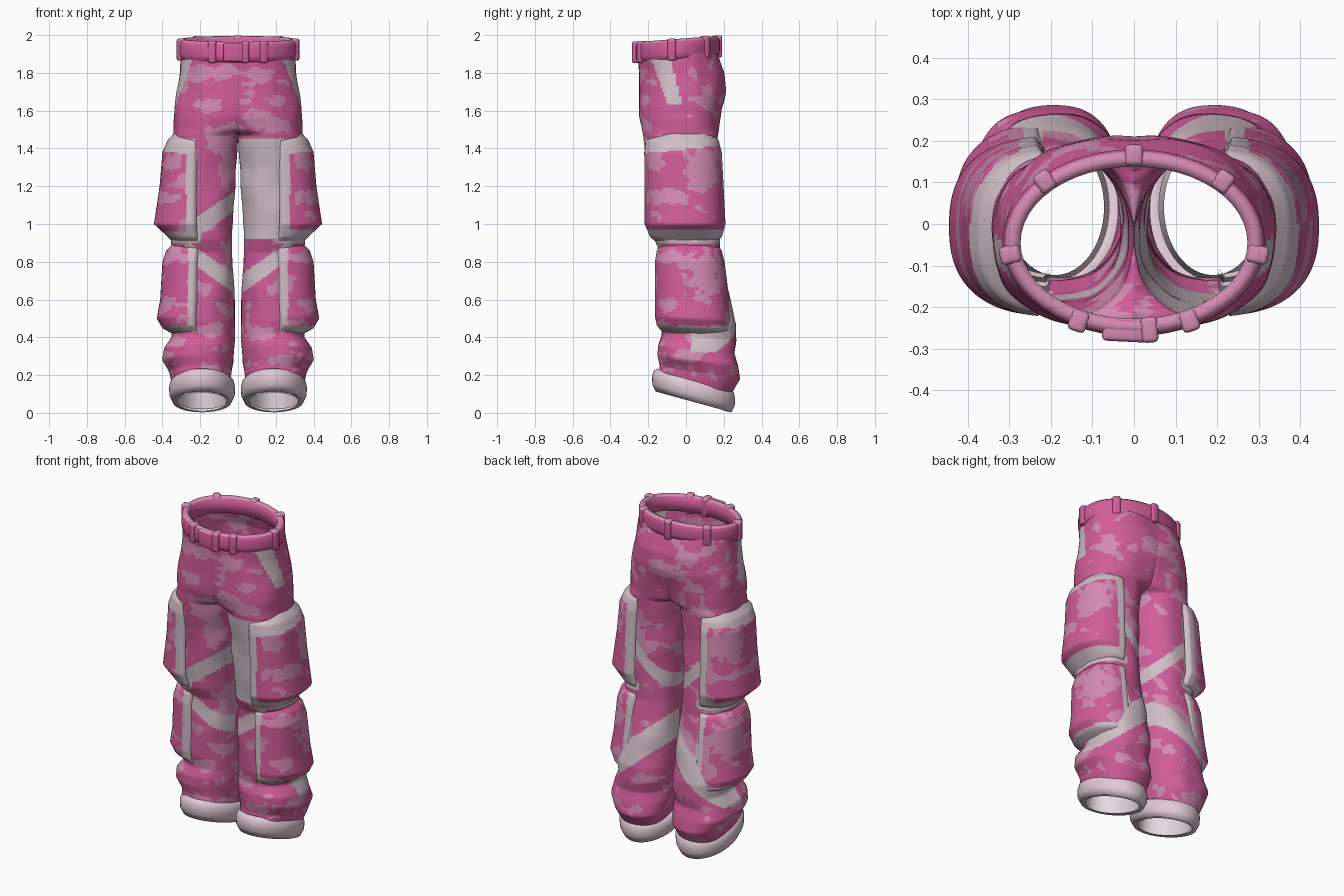
import bpy, bmesh, math
from mathutils import Vector, Matrix, noise

if "Cube" in bpy.data.objects:
    bpy.data.objects.remove(bpy.data.objects["Cube"])


def material(name, rgb):
    mat = bpy.data.materials.new(name)
    mat.use_nodes = True
    mat.diffuse_color = (*rgb, 1)
    mat.node_tree.nodes["Principled BSDF"].inputs["Base Color"].default_value = (*rgb, 1)
    return mat


DEEP, MID, STRAP, HEM, LINING = range(5)
MATERIALS = [material("deep pink", (0.64, 0.11, 0.32)),
             material("mid pink", (0.66, 0.26, 0.45)),
             material("strap grey pink", (0.64, 0.52, 0.58)),
             material("hem pale pink", (0.75, 0.59, 0.67)),
             material("lining pale pink", (0.92, 0.79, 0.86))]


def finish(name, bm):
    mesh = bpy.data.meshes.new(name)
    bm.to_mesh(mesh)
    bm.free()
    for mat in MATERIALS:
        mesh.materials.append(mat)
    obj = bpy.data.objects.new(name, mesh)
    bpy.context.collection.objects.link(obj)


def surface(name, columns, rows, point, paint, closed=True, sides=(1,)):
    """Grid surface from point(u, v); side -1 is mirrored across x."""
    bm = bmesh.new()
    count = columns if closed else columns + 1
    for side in sides:
        grid = []
        for j in range(rows + 1):
            ring = [point(i / columns, j / rows) for i in range(count)]
            grid.append([bm.verts.new((side * p[0], p[1], p[2])) for p in ring])
        for j in range(rows):
            for i in range(columns):
                k = (i + 1) % count
                quad = [grid[j][i], grid[j][k], grid[j + 1][k], grid[j + 1][i]]
                if all(abs(v.co.x) < 1e-5 for v in quad):
                    continue
                face = bm.faces.new(quad if side > 0 else quad[::-1])
                face.smooth = True
                face.material_index = paint(face.calc_center_median())
    loose = [v for v in bm.verts if not v.link_faces]
    bmesh.ops.delete(bm, geom=loose, context="VERTS")
    bmesh.ops.remove_doubles(bm, verts=bm.verts, dist=1e-4)
    finish(name, bm)


def lookup(table, z):
    """Interpolated section limits: inner x, outer x, front y, back y."""
    for low, high in zip(table, table[1:]):
        if z <= high[0]:
            f = max(0, (z - low[0]) / (high[0] - low[0]))
            return [a + (b - a) * f for a, b in zip(low[1:], high[1:])]
    return table[-1][1:]


def section(table, z, angle, power, scale=1):
    x0, x1, y0, y1 = lookup(table, z)
    c, s = math.cos(angle), math.sin(angle)
    c = math.copysign(abs(c) ** (2 / power), c) * scale
    s = math.copysign(abs(s) ** (2 / power), s) * scale
    x, y = (x0 + x1 + (x1 - x0) * c) / 2, (y0 + y1 + (y1 - y0) * s) / 2
    drop = 0.25 * (y - 0.04) * max(0, 1 - z / 0.6)
    return x, y, z - drop


# Camouflage patches: centre across, centre height, half width, half height
SIDE_PATCHES = [(0.1, 1.81, 0.09, 0.05), (0.13, 1.66, 0.09, 0.04), (0.1, 1.3, 0.1, 0.1),
                (-0.1, 1.14, 0.12, 0.04), (-0.16, 1.33, 0.05, 0.05),
                (0.1, 0.73, 0.1, 0.13), (-0.08, 0.83, 0.06, 0.04),
                (-0.08, 0.57, 0.06, 0.04), (0, 0.3, 0.1, 0.03)]
FRONT_PATCHES = [(-0.2, 1.8, 0.09, 0.035), (-0.07, 1.81, 0.07, 0.035),
                 (0.11, 1.79, 0.06, 0.035), (0.1, 1.55, 0.065, 0.055),
                 (-0.15, 1.63, 0.07, 0.035), (-0.1, 1.47, 0.08, 0.06),
                 (-0.06, 1.3, 0.04, 0.1), (-0.14, 0.44, 0.08, 0.04),
                 (0.13, 0.42, 0.09, 0.04), (0.24, 0.28, 0.07, 0.03)]


def camo(p, limit):
    spot = Vector((p.x * 8, p.y * 8, p.z * 11))
    ragged = noise.noise(spot * 2.6)
    if abs(p.x) > 0.3:
        across, patches = p.y, SIDE_PATCHES
    elif p.y < -0.08:
        across, patches = p.x, FRONT_PATCHES
    else:
        return MID if noise.noise(spot) + 0.35 * ragged > limit else DEEP
    edge = 1.1 + 1.3 * ragged
    inside = any(((across - a) / w) ** 2 + ((p.z - b) / h) ** 2 < edge
                 for a, b, w, h in patches)
    return MID if inside or noise.noise(spot) + 0.35 * ragged > 0.3 else DEEP


def paint_leg(p):
    x, y, z = abs(p.x), p.y, p.z
    strap = 0.9 < z < 0.965 and x > 0.2
    # slanted hip pocket opening
    if x > 0.2 and 1.63 < z < 1.88:
        strap |= abs(y + 0.13 - 0.3 * (1.87 - z)) < 0.052 - 0.06 * (1.87 - z)
    # vertical straps beside the pockets
    strap |= 0.22 < x < 0.28 and (0.45 < z < 0.82 or 0.92 < z < 1.45)
    if y < 0:
        if p.x > 0:
            strap |= 0.92 < z < 1.45 and x < 0.3
        else:
            strap |= abs(z - 1.135 + 0.7 * x) < 0.053 and x < 0.28
        strap |= abs(z - 0.67 - 0.7 * x) < 0.05 and x < 0.28
    else:
        strap |= abs(z - 0.93 - x) < 0.045 and x < 0.28
        strap |= y > 0.03 and abs(z - max(0.405, 0.72 - 0.85 * x)) < 0.085
    plain_back = y > 0.02 and z < 1.6
    return STRAP if strap else camo(p, 0.28 if plain_back else 0.16)


def paint_upper_pocket(p):
    border = abs(p.x) < 0.275 or p.z < 0.965 or p.z > 1.395 + 0.1 * p.y
    return STRAP if border else camo(p, 0.1)


def paint_lower_pocket(p):
    return STRAP if abs(p.x) < 0.265 or p.z < 0.46 else camo(p, 0.1)


# Section tables: height, inner x, outer x, front y, back y
LEG = [(0.12, 0.045, 0.34, -0.15, 0.23), (0.22, 0.03, 0.36, -0.14, 0.293),
       (0.28, 0.02, 0.4, -0.15, 0.28), (0.34, 0.02, 0.39, -0.15, 0.255),
       (0.4, 0.02, 0.35, -0.13, 0.265), (0.48, 0.02, 0.36, -0.14, 0.265),
       (0.6, 0.02, 0.35, -0.14, 0.235), (0.85, 0.03, 0.35, -0.14, 0.18),
       (0.92, 0.03, 0.36, -0.17, 0.18), (1.3, 0.01, 0.34, -0.2, 0.16),
       (1.47, 0, 0.34, -0.225, 0.17), (1.5, -0.1, 0.34, -0.235, 0.175),
       (1.56, -0.16, 0.34, -0.245, 0.185), (1.7, -0.27, 0.325, -0.25, 0.21),
       (1.8, -0.3, 0.31, -0.25, 0.205), (1.92, -0.3, 0.3, -0.25, 0.16)]
UPPER = [(0.89, 0.05, 0.33, -0.14, 0.14), (0.93, 0.03, 0.37, -0.19, 0.19),
         (1, -0.045, 0.445, -0.22, 0.21), (1.2, -0.01, 0.415, -0.22, 0.2),
         (1.38, 0, 0.4, -0.222, 0.19), (1.44, 0.02, 0.375, -0.215, 0.175),
         (1.49, 0.05, 0.33, -0.15, 0.13)]
LOWER = [(0.41, 0.05, 0.33, -0.12, 0.18), (0.45, 0.01, 0.4, -0.155, 0.24),
         (0.5, -0.02, 0.43, -0.165, 0.24), (0.6, -0.01, 0.412, -0.165, 0.23),
         (0.8, 0, 0.4, -0.165, 0.205), (0.86, 0.01, 0.38, -0.155, 0.19),
         (0.91, 0.05, 0.33, -0.13, 0.15)]


def leg_point(u, v):
    z = LEG[0][0] + v * (LEG[-1][0] - LEG[0][0])
    angle = 2 * math.pi * u
    x, y, z = section(LEG, z, angle, 2.3)
    fold = 0.008 * noise.noise(Vector((x * 9, y * 9, z * 7)))
    return max(0, x + fold * math.cos(angle)), y + fold * math.sin(angle), z


def pocket_point(table):
    def point(u, v):
        z = table[0][0] + v * (table[-1][0] - table[0][0])
        tuck = 0.88 if u in (0, 1) else 1
        return section(table, z, (u - 0.5) * 3.04, 2.45, tuck)
    return point


def band(name, centre, radii, slope, profile, paint, side=1):
    """Sweep a profile of (outward, up) offsets round a tilted ellipse."""
    def point(u, v):
        a = 2 * math.pi * u
        out, up = profile[round(v * (len(profile) - 1))]
        y = centre[1] + radii[1] * math.sin(a)
        return (centre[0] + (radii[0] + out) * math.cos(a),
                y + out * math.sin(a), centre[2] + slope * (y - centre[1]) + up)
    surface(name, 48, len(profile) - 1, point, paint, sides=(side,))


# Legs, pockets and hems
surface("trousers", 120, 220, leg_point, paint_leg, sides=(1, -1))
for side, label in ((1, "left"), (-1, "right")):
    surface(label + "_thigh_pocket", 64, 60, pocket_point(UPPER),
            paint_upper_pocket, False, (side,))
    surface(label + "_calf_pocket", 64, 50, pocket_point(LOWER),
            paint_lower_pocket, False, (side,))
    ankle = (0.19, 0.04, 0.115)
    band(label + "_hem", ankle, (0.175, 0.22), -0.25,
         [(-0.045, -0.052), (-0.02, -0.057), (-0.002, -0.02),
          (0, 0.02), (-0.008, 0.05), (-0.025, 0.065), (-0.045, 0.055)],
         lambda p: HEM, side)
    band(label + "_hem_lining", ankle, (0.13, 0.175), -0.25,
         [(-0.012, 0.25), (-0.008, 0.1), (0, -0.052)], lambda p: LINING, side)

# Waistband, lighter along its upper rim
WAIST, WAIST_R, WAIST_TILT = (0, -0.045, 1.925), (0.315, 0.225), 0.07


def paint_waist(p):
    height = p.z - WAIST[2] - WAIST_TILT * (p.y - WAIST[1])
    return MID if height > 0.045 else DEEP


band("waistband", WAIST, WAIST_R, WAIST_TILT,
     [(-0.042, 0.044), (-0.042, -0.045), (-0.02, -0.055), (-0.004, -0.045), (0, -0.02),
      (0, 0.025), (-0.006, 0.043), (-0.02, 0.055), (-0.042, 0.044)], paint_waist)


def waist_block(name, degrees, size):
    a = math.radians(degrees)
    y = WAIST_R[1] * math.sin(a)
    place = Vector((WAIST_R[0] * math.cos(a), WAIST[1] + y, WAIST[2] + WAIST_TILT * y))
    facing = math.atan2(math.sin(a) / WAIST_R[1], math.cos(a) / WAIST_R[0])
    place -= 0.014 * Vector((math.cos(facing), math.sin(facing), 0))
    bm = bmesh.new()
    bmesh.ops.create_cube(bm, size=1, matrix=Matrix.Translation(place)
                          @ Matrix.Rotation(facing, 4, "Z") @ Matrix.Diagonal((*size, 1)))
    bmesh.ops.bevel(bm, geom=bm.edges[:], offset=0.011, segments=3,
                    profile=0.5, affect="EDGES")
    for face in bm.faces:
        face.smooth = True
        face.material_index = paint_waist(face.calc_center_median())
    finish(name, bm)


# Belt loops and front tab
for n, degrees in enumerate((90, 45, 135, -8, 188, -64, 244)):
    waist_block("belt_loop_%d" % (n + 1), degrees, (0.05, 0.044, 0.117))
waist_block("front_tab", 266, (0.055, 0.11, 0.1))
waist_block("front_loop", 277, (0.062, 0.04, 0.116))
